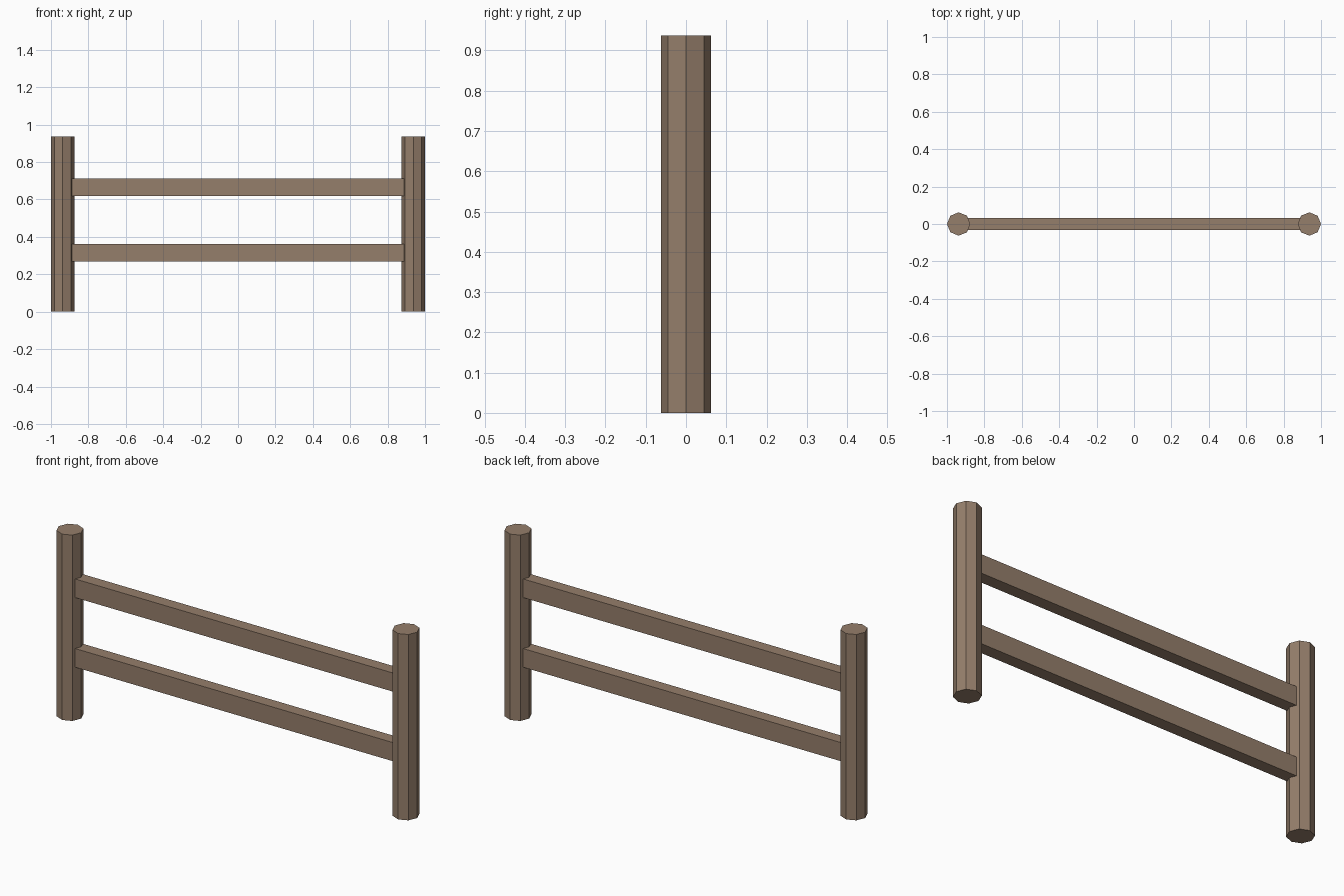
import bpy

if "Cube" in bpy.data.objects:
    bpy.data.objects.remove(bpy.data.objects["Cube"])

wood = bpy.data.materials.new("weathered_wood")
wood.diffuse_color = (0.30, 0.21, 0.147, 1)
wood.use_nodes = True
wood.node_tree.nodes["Principled BSDF"].inputs["Base Color"].default_value = wood.diffuse_color

POST_R, POST_H, POST_X = 0.0625, 0.9375, 0.9375
RAIL_SIZE = (1.78, 0.0625, 0.094)


def finish(name):
    obj = bpy.context.object
    obj.name = name
    obj.data.materials.append(wood)
    return obj


# Octagonal end posts
for side, sign in (("left", -1), ("right", 1)):
    bpy.ops.mesh.primitive_cylinder_add(
        vertices=8, radius=POST_R, depth=POST_H,
        location=(sign * POST_X, 0, POST_H / 2))
    finish(side + "_post")

# Horizontal rails, ends slightly let into the posts
for level, z in (("lower", 0.315), ("upper", 0.666)):
    bpy.ops.mesh.primitive_cube_add(size=1, location=(0, 0, z))
    rail = finish(level + "_rail")
    rail.scale = RAIL_SIZE
    bpy.ops.object.transform_apply(location=False, rotation=False, scale=True)
